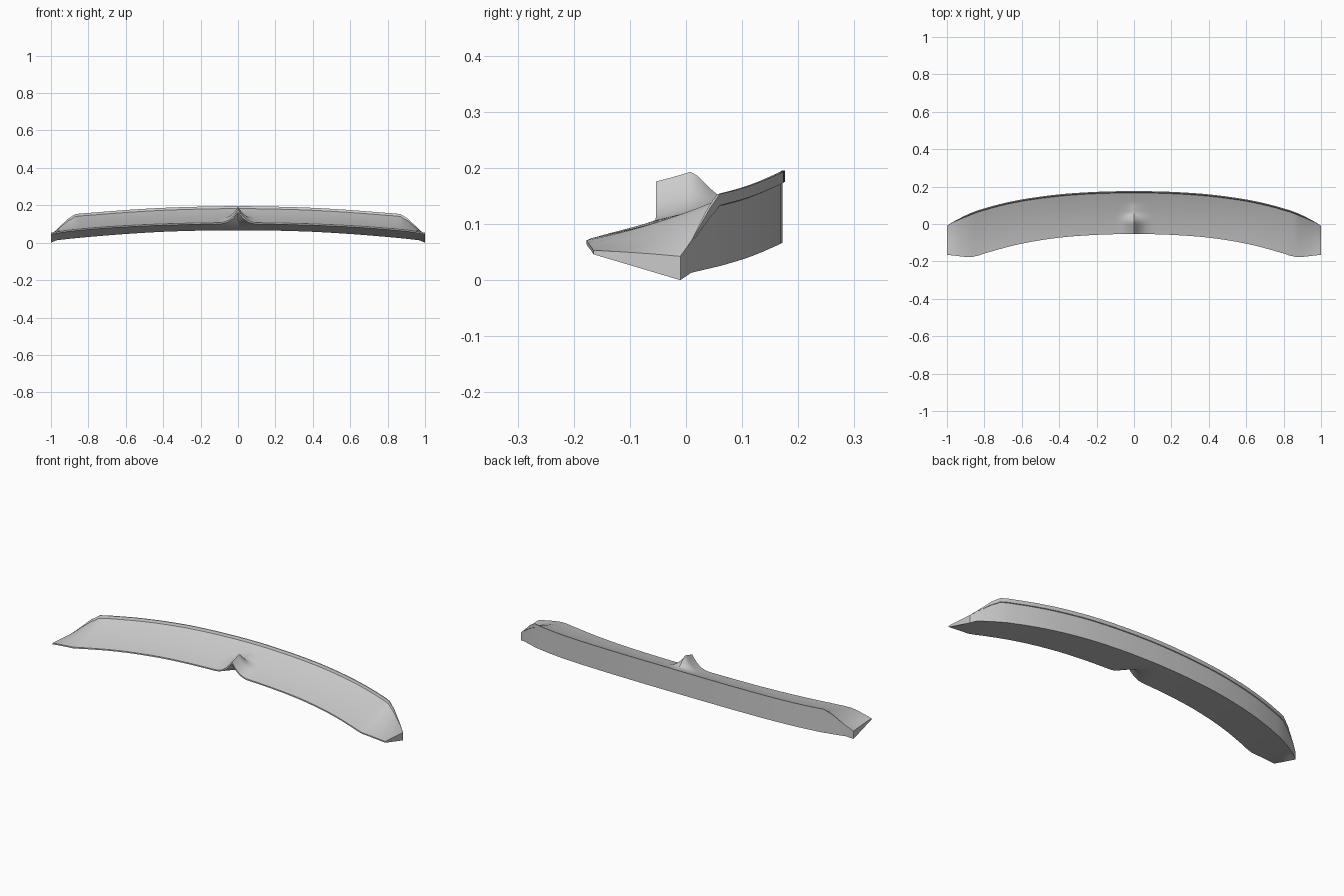
import bpy, bmesh
from mathutils import Vector

if "Cube" in bpy.data.objects:
    bpy.data.objects.remove(bpy.data.objects["Cube"])

# Half-span stations: x, front y, front z, rear y, rear top z, rear bottom z
STATIONS = [
    (0.00, -0.052, 0.108, 0.177, 0.196, 0.067),
    (0.20, -0.057, 0.106, 0.173, 0.193, 0.065),
    (0.40, -0.071, 0.101, 0.160, 0.187, 0.059),
    (0.60, -0.103, 0.092, 0.133, 0.175, 0.047),
    (0.75, -0.142, 0.082, 0.100, 0.163, 0.035),
    (0.83, -0.168, 0.075, 0.075, 0.157, 0.028),
    (0.87, -0.177, 0.071, 0.060, 0.153, 0.024),
    (0.91, -0.175, 0.067, 0.042, 0.127, 0.020),
    (0.97, -0.168, 0.058, 0.010, 0.070, 0.013),
    (1.00, -0.165, 0.053, -0.010, 0.043, 0.000)]


def interp(table, x):
    """Piecewise linear lookup on the first column."""
    for a, b in zip(table, table[1:]):
        if x <= b[0]:
            t = max(0, (x - a[0]) / (b[0] - a[0]))
            return [p + (q - p) * t for p, q in zip(a[1:], b[1:])]
    return list(table[-1][1:])


def curve(x):
    """Rounded station lookup: average a small window away from the kinks."""
    if x > 0.8:
        return interp(STATIONS, x)
    w = 0.07
    rows = [interp(STATIONS, abs(x + k * w)) for k in (-1, -0.5, 0, 0.5, 1)]
    return [sum(c) / len(rows) for c in zip(*rows)]


FIN = [(-0.06, 0.068), (0.012, 0.070), (0.055, 0.014), (0.11, 0.0)]
N_TOP, N_UNDER = 18, 8


def section(x):
    """Closed cross-section of the spoiler at x, front edge first."""
    yf, zf, yb, zt, zb = curve(abs(x))
    flare = max(0, 1 - abs(x) / 0.11) ** 2.6
    lip = min(1, max(0.05, (zt - zb - 0.04) / 0.08))
    pts = []
    # concave upper skin with the central fin
    y1, z1 = yb - 0.010 * lip, zt - 0.013 * lip
    for i in range(N_TOP + 1):
        t = i / N_TOP
        y = yf + (y1 - yf) * t
        z = zf + (z1 - zf) * (0.65 * t + 0.35 * t * t)
        pts.append((y, z + interp(FIN, y)[0] * flare))
    # raised trailing lip and rear wall
    pts += [(yb - 0.005 * lip, zt), (yb, zt), (yb, zt - 0.02 * lip),
            (yb - 0.004 * lip, zt - 0.022 * lip)]
    yr, zr = pts[-1]
    pts += [(yr, zr + (zb - zr) * 0.5), (yr, zb)]
    # underside, hollowed below the fin
    z0 = zf - 0.007
    for i in range(1, N_UNDER + 1):
        t = i / N_UNDER
        pts.append((yr + (yf - yr) * t,
                    zb + (z0 - zb) * t + 0.064 * flare * t ** 4))
    return [Vector((x, y, z)) for y, z in pts]


# Spanwise positions, denser around the fin
half = [0, 0.004, 0.01, 0.018, 0.028, 0.04, 0.055, 0.075, 0.095, 0.12]
half += [0.16 + 0.04 * i for i in range(17)] + [0.83, 0.85, 0.87, 0.885,
                                              0.91, 0.94, 0.97, 1.0]
xs = [-x for x in reversed(half[1:])] + half

# Loft the spoiler and cap both tips
bm = bmesh.new()
rings = [[bm.verts.new(p) for p in section(x)] for x in xs]
for a, b in zip(rings, rings[1:]):
    n = len(a)
    for i in range(n):
        j = (i + 1) % n
        bm.faces.new((a[i], a[j], b[j], b[i]))
bm.faces.new(rings[0])
bm.faces.new(list(reversed(rings[-1])))
bmesh.ops.recalc_face_normals(bm, faces=bm.faces)
mesh = bpy.data.meshes.new("rear_spoiler")
bm.to_mesh(mesh)
bm.free()
spoiler = bpy.data.objects.new("rear_spoiler", mesh)
bpy.context.collection.objects.link(spoiler)
bpy.context.view_layer.objects.active = spoiler
spoiler.select_set(True)
bpy.ops.object.shade_smooth_by_angle(angle=0.7)
